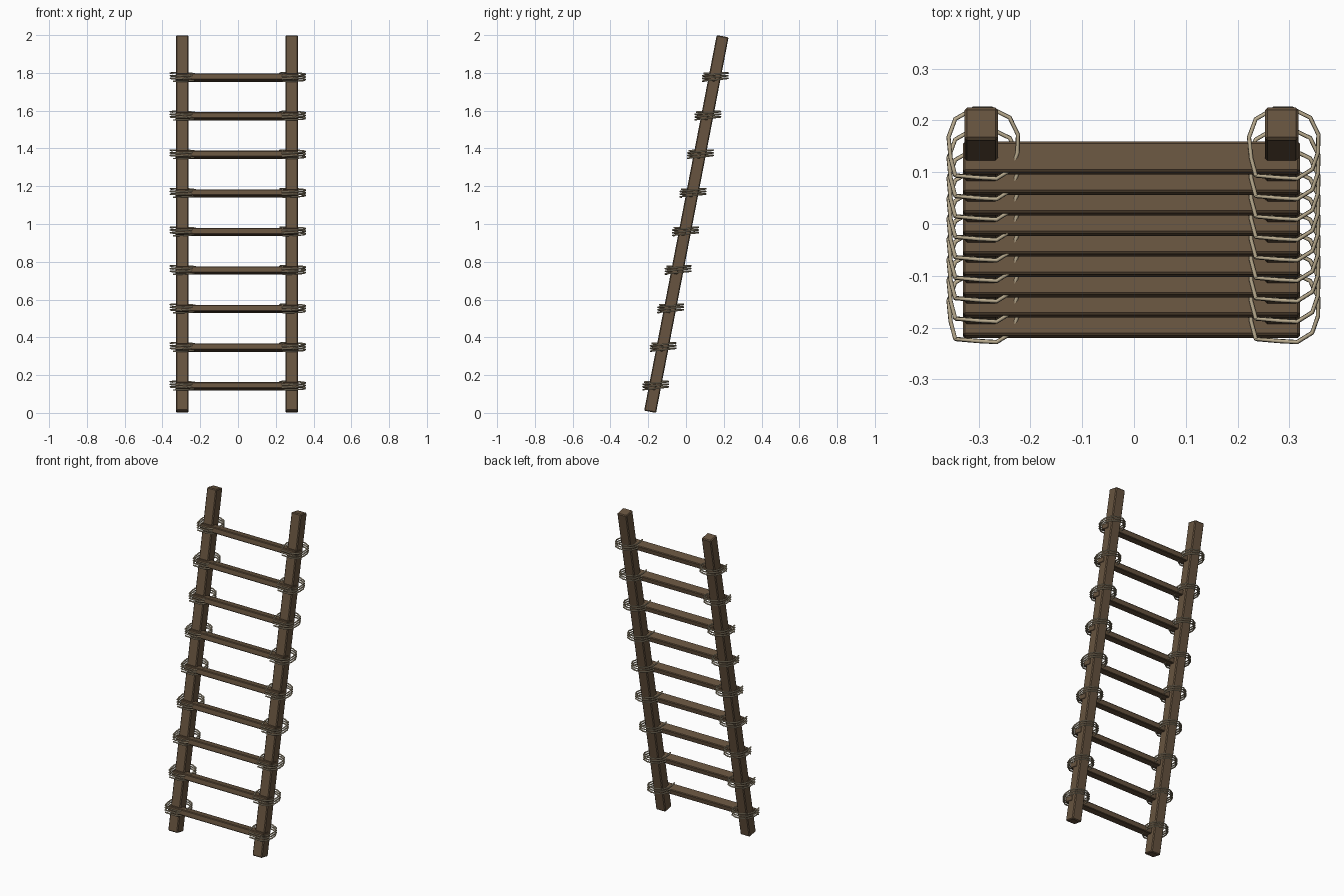
import bpy, bmesh, math
from mathutils import Matrix, Vector

if "Cube" in bpy.data.objects:
    bpy.data.objects.remove(bpy.data.objects["Cube"])

LEAN = math.radians(10.93)
CX = -0.005                       # the timber sits slightly left of the lashings
AXIS_SLOPE = math.tan(LEAN)


def material(name, rgb):
    m = bpy.data.materials.new(name)
    m.diffuse_color = (*rgb, 1)
    m.use_nodes = True
    m.node_tree.nodes["Principled BSDF"].inputs["Base Color"].default_value = m.diffuse_color
    return m


wood = material("dark_brown_wood", (0.135, 0.088, 0.050))
rope = material("tan_rope", (0.50, 0.42, 0.28))


def axis_y(z):
    """y of the leaning rail centre line at height z"""
    return 0.002 + (z - 1.0) * AXIS_SLOPE


def beam(name, size, loc, bevel):
    """Chamfered box leaning with the ladder"""
    bm = bmesh.new()
    bmesh.ops.create_cube(bm, size=1, matrix=Matrix.Diagonal((*size, 1)))
    bmesh.ops.bevel(bm, geom=bm.edges[:], offset=bevel, segments=1, affect='EDGES')
    bm.transform(Matrix.Translation(loc) @ Matrix.Rotation(-LEAN, 4, 'X'))
    me = bpy.data.meshes.new(name)
    bm.to_mesh(me)
    bm.free()
    me.materials.append(wood)
    ob = bpy.data.objects.new(name, me)
    bpy.context.collection.objects.link(ob)


# one turn of the lashing seen from above, starting at the front left
TURN = [(-.054, -.062), (-.009, -.066), (.026, -.068), (.055, -.050),
        (.066, -.018), (.067, .017), (.051, .050), (.016, .067),
        (-.019, .067), (-.054, .047), (-.067, .012), (-.063, -.028)]


def lashing(name, cx, cy, cz, turns=3, pitch=0.014):
    n = len(TURN)
    total = turns * n + 1
    cu = bpy.data.curves.new(name, 'CURVE')
    cu.dimensions = '3D'
    cu.bevel_depth = 0.0042
    cu.bevel_resolution = 1
    cu.use_fill_caps = True
    sp = cu.splines.new('POLY')
    sp.points.add(total - 1)
    for i in range(total):
        x, y = TURN[i % n]
        z = (i / n - turns / 2) * pitch + y * 0.06
        sp.points[i].co = (cx + x, cy + y, cz + z, 1)
    cu.materials.append(rope)
    ob = bpy.data.objects.new(name, cu)
    bpy.context.collection.objects.link(ob)


# side rails
for side, s in (("left", -1), ("right", 1)):
    beam(f"{side}_rail", (0.065, 0.064, 2.025), (CX + s * 0.29, axis_y(1), 1.0), 0.005)

# rungs, set into the front of the rails, with a rope lashing at each end
for i in range(9):
    z = 0.141 + i * 0.2042
    y = axis_y(z) - 0.0245
    beam(f"rung_{i + 1}", (0.65, 0.060, 0.034), (CX, y, z), 0.004)
    for side, x in (("left", -0.291), ("right", 0.289)):
        lashing(f"{side}_lashing_{i + 1}", x, axis_y(z) + 0.004, z + 0.005)
